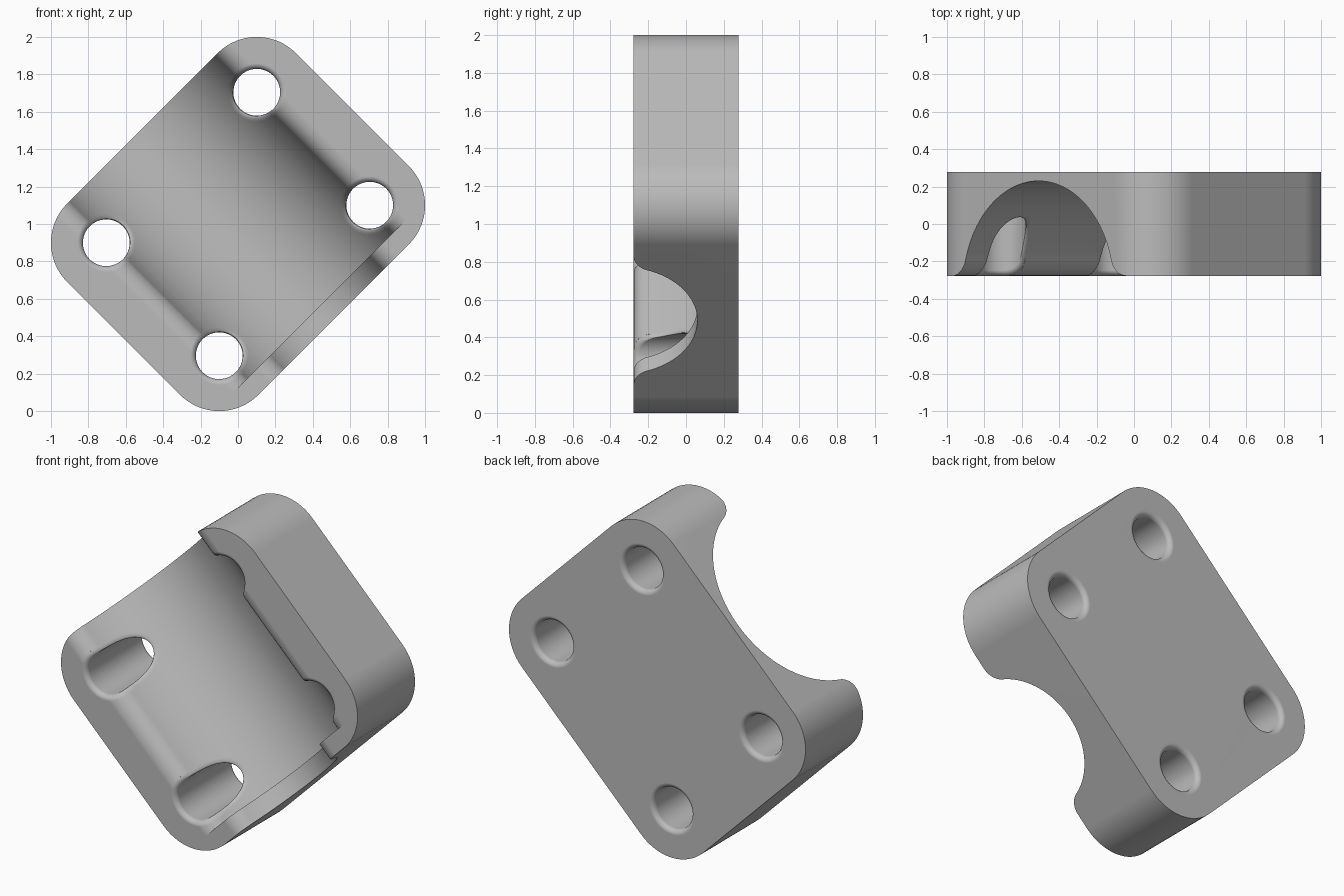
import bpy, bmesh
from math import sin, cos, pi, atan2, sqrt, radians
from mathutils import Matrix

cube = bpy.data.objects.get("Cube")
if cube:
    bpy.data.objects.remove(cube, do_unlink=True)

HALF = 0.277                    # half thickness of the block
HOLE_U, HOLE_W = 0.427, 0.569   # hole and corner centres
CORNER, HOLE, EASE = 0.296, 0.125, 0.03
AXIS_Y, LIP = -0.34, 0.11       # channel axis depth and edge rounding
CHANNEL, RIM = 0.57, 0.40       # channel radius, end rim radius
STEP = 0.62                     # where the end rim starts
TURN = Matrix.Translation((0, 0, 1)) @ Matrix.Rotation(pi / 4, 4, 'Y')


def loft(name, rings):
    """Closed solid through equal-sized rings of points."""
    bm = bmesh.new()
    loops = [[bm.verts.new(p) for p in ring] for ring in rings]
    for a, b in zip(loops, loops[1:]):
        for i in range(len(a)):
            j = (i + 1) % len(a)
            bm.faces.new((a[i], a[j], b[j], b[i]))
    bm.faces.new(loops[0])
    bm.faces.new(loops[-1])
    bmesh.ops.recalc_face_normals(bm, faces=bm.faces)
    bm.transform(TURN)
    mesh = bpy.data.meshes.new(name)
    bm.to_mesh(mesh)
    bm.free()
    obj = bpy.data.objects.new(name, mesh)
    bpy.context.collection.objects.link(obj)
    return obj


def lip_centre(r):
    rise = LIP - HALF - AXIS_Y
    return sqrt((r + LIP) ** 2 - rise ** 2), rise


def channel_cutter(name, r, start, end):
    """Round channel with rounded-over edges, as a prism."""
    wf, rise = lip_centre(r)
    phi = atan2(rise, wf)
    half = []
    for i in range(13):
        a = -pi / 2 - (pi / 2 - phi) * i / 12
        half.append((wf + LIP * cos(a), LIP - HALF + LIP * sin(a)))
    for i in range(1, 33):
        a = phi + (pi / 2 - phi) * i / 32
        half.append((r * cos(a), AXIS_Y + r * sin(a)))
    half[-1] = (0, AXIS_Y + r)
    half.insert(0, (wf, -0.6))
    profile = half + [(-w, y) for w, y in reversed(half[:-1])]
    return loft(name, [[(u, y, w) for w, y in profile] for u in (start, end)])


def front_height(w):
    """Front surface depth across the channel."""
    w = abs(w)
    wf, rise = lip_centre(CHANNEL)
    if w >= wf:
        return -HALF
    if w > CHANNEL * wf / (CHANNEL + LIP):
        return LIP - HALF - sqrt(LIP ** 2 - (wf - w) ** 2)
    return AXIS_Y + sqrt(CHANNEL ** 2 - w ** 2)


def hole_cutter(name, u, w, segs=56, steps=6):
    """Bolt hole with eased edges at the back and along the channel."""
    def ring(radius, depth):
        pts = []
        for i in range(segs):
            t = 2 * pi * (i + 0.5) / segs
            z = w + radius * sin(t)
            pts.append((u + radius * cos(t), depth(z), z))
        return pts

    rings = [ring(HOLE + EASE, lambda z: HALF + 0.1)]
    for i in range(steps + 1):
        a = pi / 2 * (1 - i / steps)
        rings.append(ring(HOLE + EASE * (1 - cos(a)),
                          lambda z: HALF - EASE * (1 - sin(a))))
    for i in range(steps + 1):
        a = pi / 2 * i / steps
        rings.append(ring(HOLE + EASE * (1 - cos(a)),
                          lambda z: front_height(z) + EASE * (1 - sin(a))))
    rings.append(ring(HOLE + EASE, lambda z: -0.6))
    return loft(name, rings)


# Block: rounded rectangle standing on one corner
outline = []
for k, (su, sw) in enumerate(((1, 1), (-1, 1), (-1, -1), (1, -1))):
    for i in range(17):
        t = pi / 2 * (k + i / 16)
        outline.append((su * HOLE_U + CORNER * cos(t), sw * HOLE_W + CORNER * sin(t)))
block = loft("clamp_block", [[(u, y, w) for u, w in outline] for y in (-HALF, HALF)])

# Channel, shallower end rim and four bolt holes
cutters = [channel_cutter("channel_cutter", CHANNEL, -1, STEP),
           channel_cutter("rim_cutter", RIM, 0.3, 1)]
for su in (-1, 1):
    for sw in (-1, 1):
        cutters.append(hole_cutter("hole_cutter", su * HOLE_U, sw * HOLE_W))

bpy.ops.object.select_all(action='DESELECT')
bpy.context.view_layer.objects.active = block
block.select_set(True)
for cutter in cutters:
    cutter.hide_render = True
    mod = block.modifiers.new("cut", 'BOOLEAN')
    mod.operation, mod.solver, mod.object = 'DIFFERENCE', 'EXACT', cutter
    bpy.ops.object.modifier_apply(modifier=mod.name)
for cutter in cutters:
    bpy.data.objects.remove(cutter, do_unlink=True)

# Smooth curved walls, crisp edges, flat faces kept flat
bpy.ops.object.shade_smooth_by_angle(angle=radians(30))
weighted = block.modifiers.new("flat_faces", 'WEIGHTED_NORMAL')
weighted.keep_sharp = True

# Single grey material
grey = bpy.data.materials.new("plain_grey")
grey.use_nodes = True
colour = (0.5, 0.5, 0.5, 1)
grey.diffuse_color = colour
grey.node_tree.nodes["Principled BSDF"].inputs["Base Color"].default_value = colour
block.data.materials.clear()
block.data.materials.append(grey)
